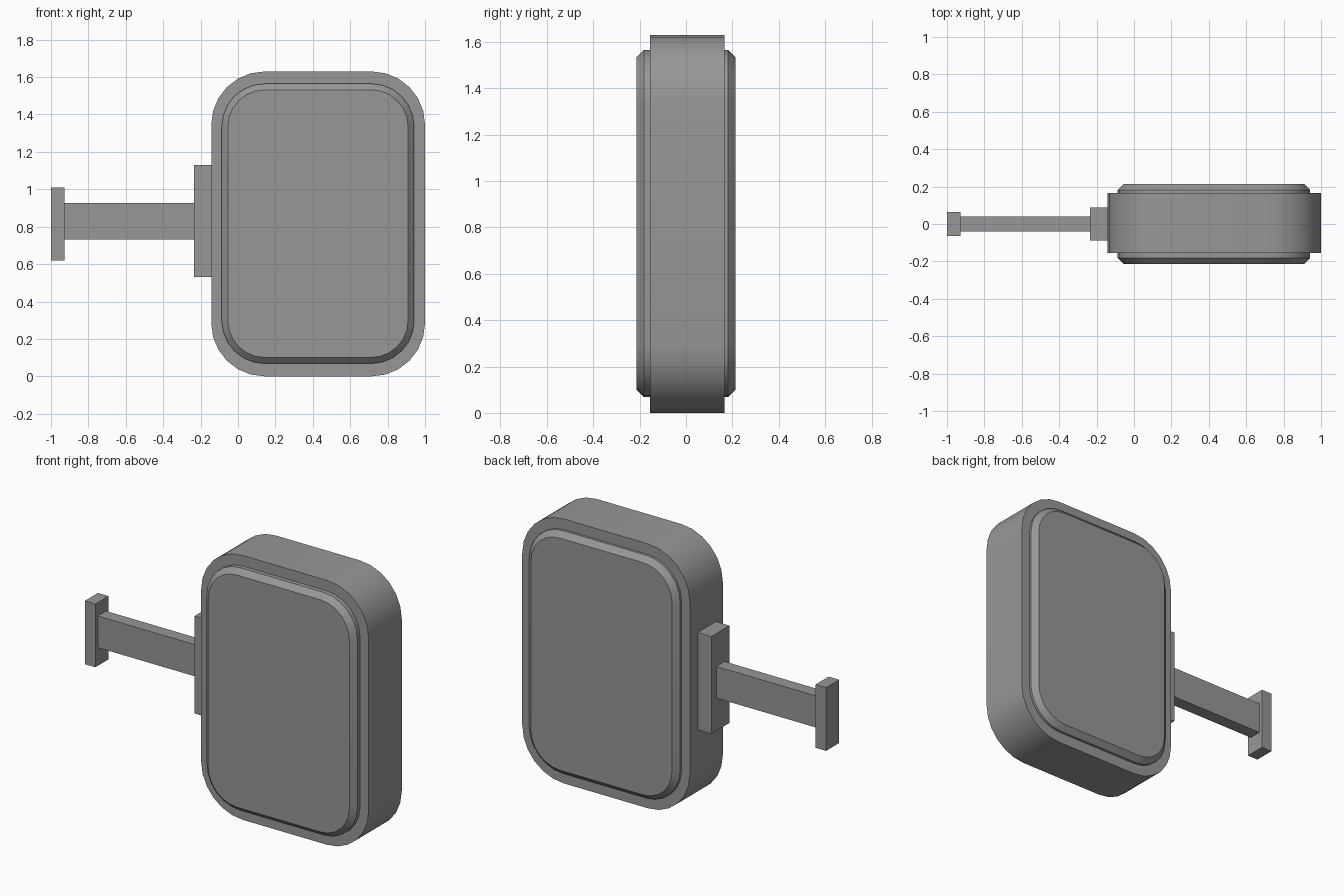
import bpy, bmesh
from math import sin, cos, pi

if "Cube" in bpy.data.objects:
    bpy.data.objects.remove(bpy.data.objects["Cube"])

SEGMENTS = 6  # facets per rounded corner

# Dark grey paint shared by every part
paint = bpy.data.materials.new("dark_grey")
paint.diffuse_color = (0.31, 0.31, 0.31, 1)
paint.use_nodes = True
paint.node_tree.nodes["Principled BSDF"].inputs["Base Color"].default_value = paint.diffuse_color


def finish(name, bm, smooth=False):
    bmesh.ops.recalc_face_normals(bm, faces=bm.faces[:])
    mesh = bpy.data.meshes.new(name)
    bm.to_mesh(mesh)
    bm.free()
    mesh.materials.append(paint)
    obj = bpy.data.objects.new(name, mesh)
    bpy.context.collection.objects.link(obj)
    if smooth:
        bpy.ops.object.select_all(action='DESELECT')
        obj.select_set(True)
        bpy.context.view_layer.objects.active = obj
        bpy.ops.object.shade_smooth_by_angle(angle=pi / 7)
    return obj


def box(name, x0, x1, y0, y1, z0, z1):
    bm = bmesh.new()
    bmesh.ops.create_cube(bm, size=1)
    for v in bm.verts:
        v.co = (x0 if v.co.x < 0 else x1,
                y0 if v.co.y < 0 else y1,
                z0 if v.co.z < 0 else z1)
    return finish(name, bm)


def rounded_ring(x0, x1, z0, z1, r):
    corners = [(x1 - r, z1 - r), (x0 + r, z1 - r), (x0 + r, z0 + r), (x1 - r, z0 + r)]
    return [(cx + r * cos(a), cz + r * sin(a))
            for q, (cx, cz) in enumerate(corners)
            for a in [(q + i / SEGMENTS) * pi / 2 for i in range(SEGMENTS + 1)]]


def rounded_slab(name, x0, x1, z0, z1, r, layers):
    """Loft a rounded rectangle through (y, inset) layers and cap both ends."""
    bm = bmesh.new()
    rings = []
    for y, d in layers:
        pts = rounded_ring(x0 + d, x1 - d, z0 + d, z1 - d, r - d)
        rings.append([bm.verts.new((x, y, z)) for x, z in pts])
    for a, b in zip(rings, rings[1:]):
        for i in range(len(a)):
            j = (i + 1) % len(a)
            bm.faces.new((a[i], a[j], b[j], b[i]))
    bm.faces.new(rings[0])
    bm.faces.new(rings[-1])
    return finish(name, bm, smooth=True)


# Main housing
rounded_slab("housing", -0.143, 1.0, 0.0, 1.63, 0.285, [(-0.155, 0), (0.167, 0)])

# Chamfered face panels, front and back
for name, s in (("front_panel", -1), ("back_panel", 1)):
    rounded_slab(name, -0.087, 0.942, 0.068, 1.565, 0.23,
                 [(s * 0.15, 0), (s * 0.182, 0), (s * 0.214, 0.033)])

# Wall bracket: mount plate, arm and end plate
box("mount_plate", -0.235, -0.135, -0.088, 0.088, 0.53, 1.13)
box("arm", -0.935, -0.23, -0.04, 0.04, 0.732, 0.927)
box("end_plate", -1.0, -0.928, -0.064, 0.064, 0.62, 1.01)
